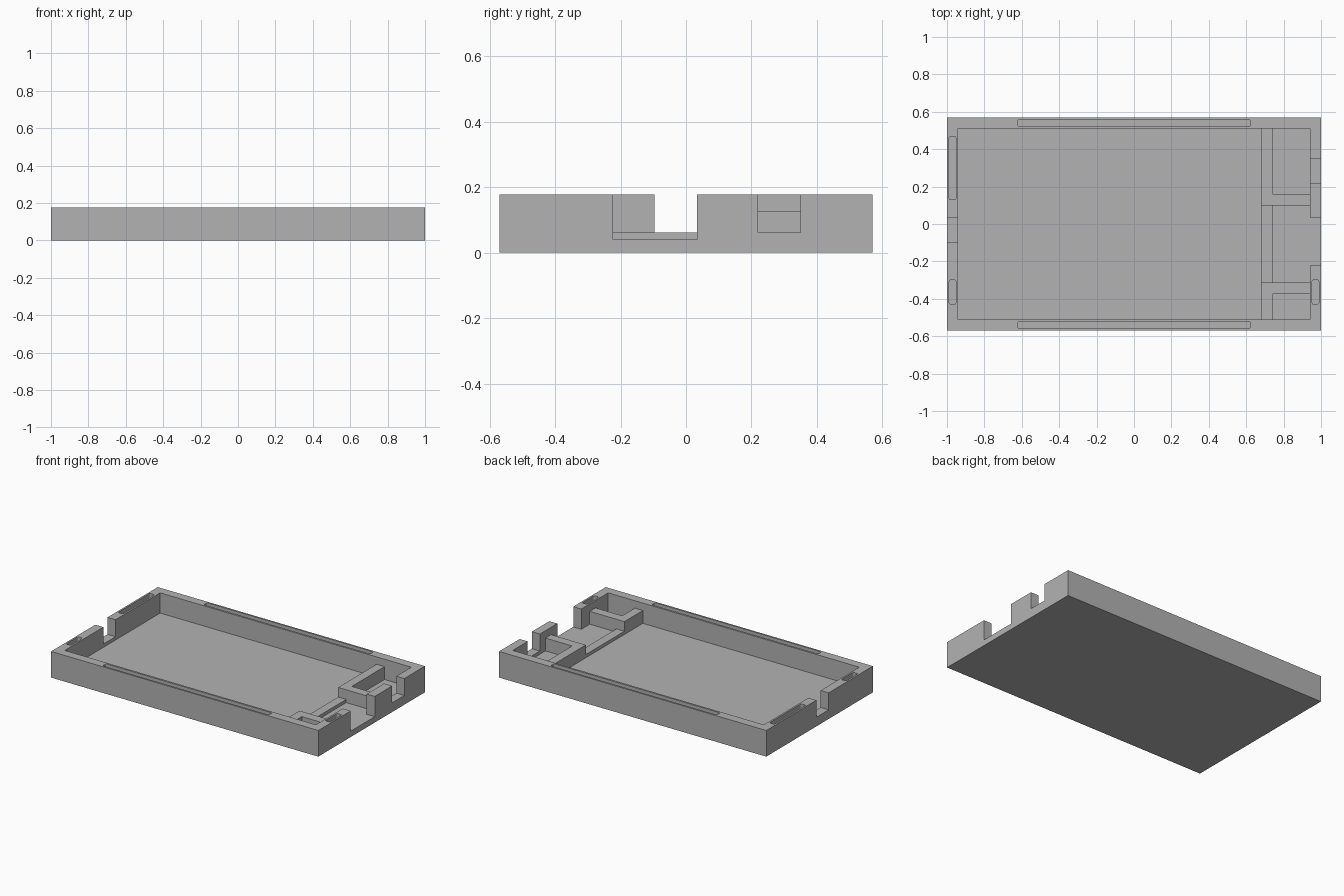
import bpy, bmesh, math

if "Cube" in bpy.data.objects:
    bpy.data.objects.remove(bpy.data.objects["Cube"], do_unlink=True)

L, W, H = 1.0, 0.57, 0.177      # half length, half width, height
IX, IY, FLOOR = 0.94, 0.51, 0.04
LEDGE, DIVIDER = 0.062, 0.127
P0, P1 = 0.68, 0.74             # divider thickness along x

grey = bpy.data.materials.new("plain_grey")
grey.use_nodes = True
grey.diffuse_color = (0.45, 0.45, 0.45, 1)
grey.node_tree.nodes["Principled BSDF"].inputs["Base Color"].default_value = (0.45, 0.45, 0.45, 1)


def prism(name, outline, z0, z1):
    """Extrude a counter-clockwise outline from z0 to z1."""
    bm = bmesh.new()
    face = bm.faces.new([bm.verts.new((x, y, z0)) for x, y in outline])
    top = bmesh.ops.extrude_face_region(bm, geom=[face])["geom"]
    verts = [v for v in top if isinstance(v, bmesh.types.BMVert)]
    bmesh.ops.translate(bm, verts=verts, vec=(0, 0, z1 - z0))
    bmesh.ops.recalc_face_normals(bm, faces=bm.faces)
    mesh = bpy.data.meshes.new(name)
    bm.to_mesh(mesh)
    bm.free()
    obj = bpy.data.objects.new(name, mesh)
    bpy.context.collection.objects.link(obj)
    mesh.materials.append(grey)
    return obj


def rect(x0, x1, y0, y1):
    return [(x0, y0), (x1, y0), (x1, y1), (x0, y1)]


def rounded(x0, x1, y0, y1, r=0.008, n=4):
    pts = []
    corners = [(x1 - r, y1 - r), (x0 + r, y1 - r), (x0 + r, y0 + r), (x1 - r, y0 + r)]
    for i, (cx, cy) in enumerate(corners):
        for k in range(n + 1):
            a = math.pi / 2 * (i + k / n)
            pts.append((cx + r * math.cos(a), cy + r * math.sin(a)))
    return pts


def cut(obj, outline, z0):
    """Remove everything inside the outline above z0."""
    cutter = prism("cutter", outline, z0, H + 0.1)
    cutter.hide_render = True
    mod = obj.modifiers.new("cut", "BOOLEAN")
    mod.operation, mod.solver, mod.object = "DIFFERENCE", "EXACT", cutter
    deps = bpy.context.evaluated_depsgraph_get()
    mesh = bpy.data.meshes.new_from_object(obj.evaluated_get(deps))
    obj.modifiers.clear()
    obj.data = mesh
    bpy.data.objects.remove(cutter, do_unlink=True)


# Tray: main cavity flows straight out through the wide end opening
tray = prism("tray", rect(-L, L, -W, W), 0, H)
cut(tray, [(-IX, -IY), (IX, -IY), (IX, -0.223), (L + 0.1, -0.223),
           (L + 0.1, 0.034), (IX, 0.034), (IX, IY), (-IX, IY)], FLOOR)

# Raised notches through the two end walls
cut(tray, rect(-L - 0.1, -IX + 0.02, -0.097, 0.034), LEDGE)
cut(tray, rect(IX - 0.02, L + 0.1, 0.22, 0.35), LEDGE)

# Narrow slots in the rim
SLOT = H - 0.06
for s in (-1, 1):
    y0, y1 = sorted((s * 0.523, s * 0.558))
    cut(tray, rounded(-0.622, 0.622, y0, y1), SLOT)
for x0, x1, y0, y1 in [(-0.988, -0.952, 0.13, 0.468),
                       (-0.988, -0.952, -0.428, -0.3),
                       (0.952, 0.988, -0.428, -0.3)]:
    cut(tray, rounded(x0, x1, y0, y1), SLOT)

# L-shaped dividers in the two corners of the open end
E = 0.004
BASE = FLOOR - E
prism("back_divider", [(P0, 0.1), (IX + E, 0.1), (IX + E, 0.16), (P1, 0.16),
                       (P1, IY + E), (P0, IY + E)], BASE, DIVIDER)
prism("front_divider", [(P0, -IY - E), (P1, -IY - E), (P1, -0.375), (IX + E, -0.375),
                        (IX + E, -0.313), (P0, -0.313)], BASE, DIVIDER)

# Low sill joining the dividers
prism("sill", rect(P0, P1, -0.313, 0.1), BASE, LEDGE)
